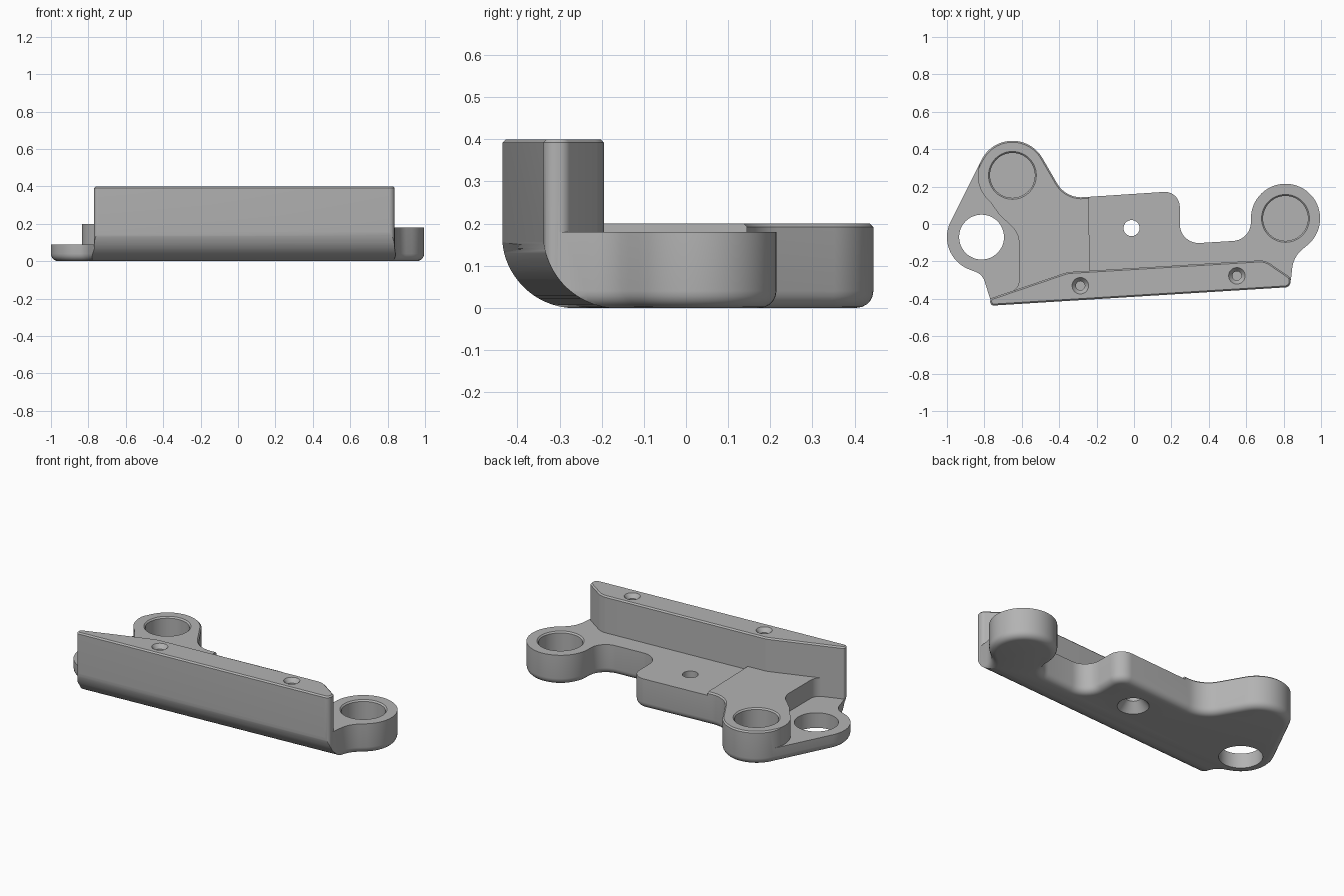
import bpy, bmesh, math
from mathutils import Vector, Matrix

cube = bpy.data.objects.get("Cube")
if cube:
    bpy.data.objects.remove(cube, do_unlink=True)

grey = bpy.data.materials.new("satin_grey")
grey.use_nodes = True
grey.diffuse_color = (0.45, 0.45, 0.45, 1)
grey.node_tree.nodes["Principled BSDF"].inputs["Base Color"].default_value = (0.45, 0.45, 0.45, 1)


def arc(cx, cy, r, a0, a1, n=24):
    """Outline points along an arc, angles in degrees."""
    angles = [math.radians(a0 + (a1 - a0) * i / n) for i in range(n + 1)]
    return [(cx + r * math.cos(a), cy + r * math.sin(a), 0) for a in angles]


def rounded(points, n=10):
    """Round each (x, y, radius) corner of a closed outline."""
    out = []
    for i, (x, y, r) in enumerate(points):
        p = Vector((x, y))
        if r == 0:
            out.append(p)
            continue
        a = (Vector(points[i - 1][:2]) - p).normalized()
        b = (Vector(points[(i + 1) % len(points)][:2]) - p).normalized()
        half = a.angle(b) / 2
        centre = p + (a + b).normalized() * (r / math.sin(half))
        start = p + a * (r / math.tan(half)) - centre
        end = p + b * (r / math.tan(half)) - centre
        sweep = start.angle_signed(end)
        for k in range(n + 1):
            out.append(centre + Matrix.Rotation(-sweep * k / n, 2) @ start)
    return out


def make_object(name, bm):
    bmesh.ops.recalc_face_normals(bm, faces=bm.faces[:])
    mesh = bpy.data.meshes.new(name)
    bm.to_mesh(mesh)
    bm.free()
    mesh.materials.append(grey)
    obj = bpy.data.objects.new(name, mesh)
    bpy.context.collection.objects.link(obj)
    return obj


def prism(name, points, z0, z1, bottom=0, top=0):
    """Extrude an outline, with a round bottom edge and a chamfered top edge."""
    bm = bmesh.new()
    low = bm.faces.new([bm.verts.new((x, y, z0)) for x, y in rounded(points)])
    result = bmesh.ops.extrude_face_region(bm, geom=[low], use_keep_orig=True)
    lifted = [v for v in result["geom"] if isinstance(v, bmesh.types.BMVert)]
    bmesh.ops.translate(bm, verts=lifted, vec=(0, 0, z1 - z0))
    for z, size, steps in ((z0, bottom, 5), (z1, top, 1)):
        if size:
            edges = [e for e in bm.edges if all(abs(v.co.z - z) < 1e-5 for v in e.verts)]
            bmesh.ops.bevel(bm, geom=edges, offset=size, segments=steps, profile=0.5,
                            affect='EDGES', clamp_overlap=False)
    return make_object(name, bm)


def turned(name, x, y, profile, sides=48):
    """Solid of revolution from (radius, z) pairs."""
    bm = bmesh.new()
    rings = []
    for r, z in profile:
        turns = [2 * math.pi * i / sides for i in range(sides)]
        rings.append([bm.verts.new((x + r * math.cos(t), y + r * math.sin(t), z)) for t in turns])
    for lower, upper in zip(rings, rings[1:]):
        for i in range(sides):
            j = (i + 1) % sides
            bm.faces.new((lower[i], lower[j], upper[j], upper[i]))
    bm.faces.new(rings[0])
    bm.faces.new(rings[-1])
    return make_object(name, bm)


def combine(target, tool, operation='DIFFERENCE'):
    mod = target.modifiers.new(tool.name, 'BOOLEAN')
    mod.operation = operation
    mod.solver = 'EXACT'
    mod.object = tool
    bpy.context.view_layer.objects.active = target
    bpy.ops.object.modifier_apply(modifier=mod.name)
    bpy.data.objects.remove(tool, do_unlink=True)


# Boss, lobe and wall positions
RING, BORE = 0.185, 0.12
left_boss, right_boss, lobe = (-0.65, 0.26), (0.81, 0.03), (-0.815, -0.07)
front_a, front_b = Vector((-0.77, -0.437)), Vector((0.84, -0.337))

# Base plate with two bosses and the low lobe
outline = [(-0.76, -0.43, 0.05), (0.835, -0.333, 0.05), (0.853, -0.175, 0.15)]
outline += arc(*right_boss, RING, -50, 180, 40)
outline += [(0.625, -0.085, 0.1), (0.245, -0.108, 0.1), (0.245, 0.177, 0.08), (-0.365, 0.137, 0.15)]
outline += arc(*left_boss, RING, 30, 153.4)
outline += arc(*lobe, RING, 153.4, 250)
outline += [(-0.81, -0.27, 0.08)]
bracket = prism("bracket", outline, 0, 0.2, bottom=0.04, top=0.008)

# Slightly lower right-hand deck
deck = [(-0.245, 0.16, 0), (-0.225, -0.6, 0), (1.2, -0.6, 0), (1.2, 0.6, 0), (-0.245, 0.6, 0)]
combine(bracket, prism("deck_cut", deck, 0.18, 0.5))

# Deep step down around the left lobe
step = [(-1.2, -0.6, 0), (-0.75, -0.6, 0), (-0.72, -0.385, 0), (-0.615, -0.345, 0.06),
        (-0.615, -0.05, 0.12), (-0.72, 0.05, 0.08)]
step += arc(*left_boss, RING, 230, 153.4)
step += [(-0.95, 0.5, 0), (-1.2, 0.5, 0)]
combine(bracket, prism("step_cut", step, 0.09, 0.5))

# Upright wall
wall = [(*front_a, 0.02), (*front_b, 0.03), (0.835, -0.285, 0.03), (0.7, -0.193, 0.1),
        (-0.355, -0.257, 0.15), (-0.768, -0.398, 0.01)]
combine(bracket, prism("wall", wall, 0.06, 0.4, top=0.008), 'UNION')

# Large round along the lower front edge
radius = 0.176
section = [(-0.2, -0.2, 0), (0.175, -0.2, 0)] + arc(0.175, 0.175, radius, 270, 180) + [(-0.2, 0.175, 0)]
front_cut = prism("front_round_cut", section, -0.3, 2)
along = (front_b - front_a).normalized()
place = Matrix(((-along.y, 0, along.x, front_a.x),
                (along.x, 0, along.y, front_a.y),
                (0, 1, 0, 0),
                (0, 0, 0, 1)))
front_cut.data.transform(place)
combine(bracket, front_cut)

# Blind pockets in both bosses
for name, centre, top in (("left", left_boss, 0.2), ("right", right_boss, 0.18)):
    pocket = [(BORE, 0.05), (BORE, top - 0.008), (BORE + 0.016, top + 0.008)]
    combine(bracket, turned(name + "_pocket_cut", *centre, pocket))

# Through holes: lobe bore and countersunk centre hole
combine(bracket, turned("lobe_bore_cut", *lobe, [(BORE, -0.1), (BORE, 0.3)]))
centre_hole = [(0.095, -0.01), (0.043, 0.055), (0.043, 0.3)]
combine(bracket, turned("centre_hole_cut", -0.013, -0.022, centre_hole))

# Countersunk screw holes in the top of the wall
for i, (x, y) in enumerate(((-0.287, -0.33), (0.55, -0.277))):
    screw = [(0.024, 0.25), (0.024, 0.375), (0.052, 0.41)]
    combine(bracket, turned("screw_hole_cut_%d" % i, x, y, screw))

# Smooth curves, sharp edges
bpy.ops.object.select_all(action='DESELECT')
bracket.select_set(True)
bpy.context.view_layer.objects.active = bracket
bpy.ops.object.shade_smooth_by_angle(angle=math.radians(30))
